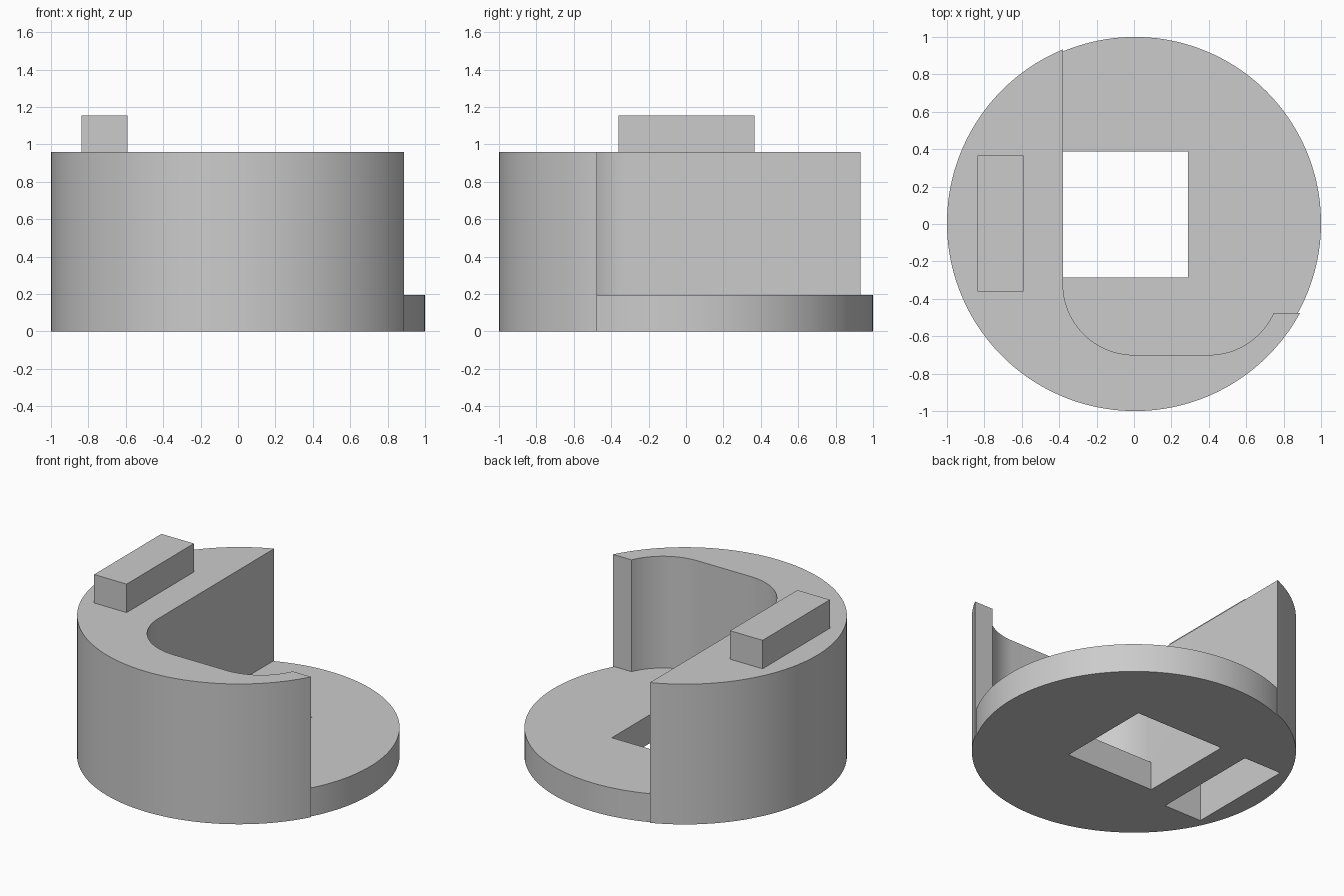
import bpy, bmesh
from math import radians, cos, sin, atan2, sqrt

if "Cube" in bpy.data.objects:
    bpy.data.objects.remove(bpy.data.objects["Cube"], do_unlink=True)

# Single plain grey material
grey = bpy.data.materials.new("plain_grey")
grey.use_nodes = True
grey.diffuse_color = (0.6, 0.6, 0.6, 1)
grey.node_tree.nodes["Principled BSDF"].inputs["Base Color"].default_value = (0.6, 0.6, 0.6, 1)

C = 0.005                     # axis offset of the round parts
R_WALL, R_DISC = 1.005, 0.995
BASE_H, WALL_H, KEY_TOP = 0.195, 0.96, 1.155
INNER_X, TIP_Y = -0.38, -0.476
FILLET, FILLET_Y = 0.38, -0.32


def arc(cx, cy, r, a0, a1, n):
    """Points along an arc from angle a0 to a1 in radians."""
    return [(cx + r * cos(a0 + (a1 - a0) * i / n),
             cy + r * sin(a0 + (a1 - a0) * i / n)) for i in range(n + 1)]


def prism(name, outline, z0, z1):
    """Extrude a closed counter-clockwise outline between two heights."""
    bm = bmesh.new()
    face = bm.faces.new([bm.verts.new((x, y, z0)) for x, y in outline])
    top = bmesh.ops.extrude_face_region(bm, geom=[face])["geom"]
    verts = [g for g in top if isinstance(g, bmesh.types.BMVert)]
    bmesh.ops.translate(bm, verts=verts, vec=(0, 0, z1 - z0))
    bmesh.ops.recalc_face_normals(bm, faces=bm.faces)
    mesh = bpy.data.meshes.new(name)
    bm.to_mesh(mesh)
    bm.free()
    mesh.materials.append(grey)
    obj = bpy.data.objects.new(name, mesh)
    bpy.context.collection.objects.link(obj)
    return obj


def box(name, x0, x1, y0, y1, z0, z1):
    return prism(name, [(x0, y0), (x1, y0), (x1, y1), (x0, y1)], z0, z1)


def combine(obj, other, operation):
    """Apply a boolean and remove the helper object."""
    other.hide_render = True
    mod = obj.modifiers.new(operation.lower(), "BOOLEAN")
    mod.operation, mod.solver, mod.object = operation, "EXACT", other
    bpy.context.view_layer.objects.active = obj
    bpy.ops.object.modifier_apply(modifier=mod.name)
    bpy.data.objects.remove(other, do_unlink=True)


# Base disc with a square through hole
body = prism("round_body", arc(C, C, R_DISC, 0, radians(360), 160)[:-1], 0, BASE_H)
combine(body, box("square_hole", INNER_X, 0.29, -0.287, 0.388, -0.1, 0.5), "DIFFERENCE")

# Tall partial wall: outer arc, then straight inner face with two rounded corners
corner_y = C + sqrt(R_WALL ** 2 - (INNER_X - C) ** 2)
tip_x = C + sqrt(R_WALL ** 2 - (TIP_Y - C) ** 2)
start = atan2(corner_y - C, INNER_X - C)
end = atan2(TIP_Y - C, tip_x - C) + radians(360)
outline = arc(C, C, R_WALL, start, end, 100)
tip_angle = atan2(TIP_Y - FILLET_Y, sqrt(FILLET ** 2 - (TIP_Y - FILLET_Y) ** 2))
outline += arc(0.4, FILLET_Y, FILLET, tip_angle, radians(-90), 20)
outline += arc(0, FILLET_Y, FILLET, radians(-90), radians(-180), 24)
combine(body, prism("wall", outline, 0, WALL_H), "UNION")

# Socket in the underside, slightly larger than the key
combine(body, box("socket", -0.86, -0.575, -0.385, 0.385, -0.1, 0.29), "DIFFERENCE")

# Rectangular key on top of the wall
key = box("top_key", -0.837, -0.591, -0.36, 0.367, WALL_H, KEY_TOP)

bpy.ops.object.select_all(action="DESELECT")
for obj in (body, key):
    obj.select_set(True)
bpy.context.view_layer.objects.active = body
bpy.ops.object.shade_smooth_by_angle(angle=radians(30))
